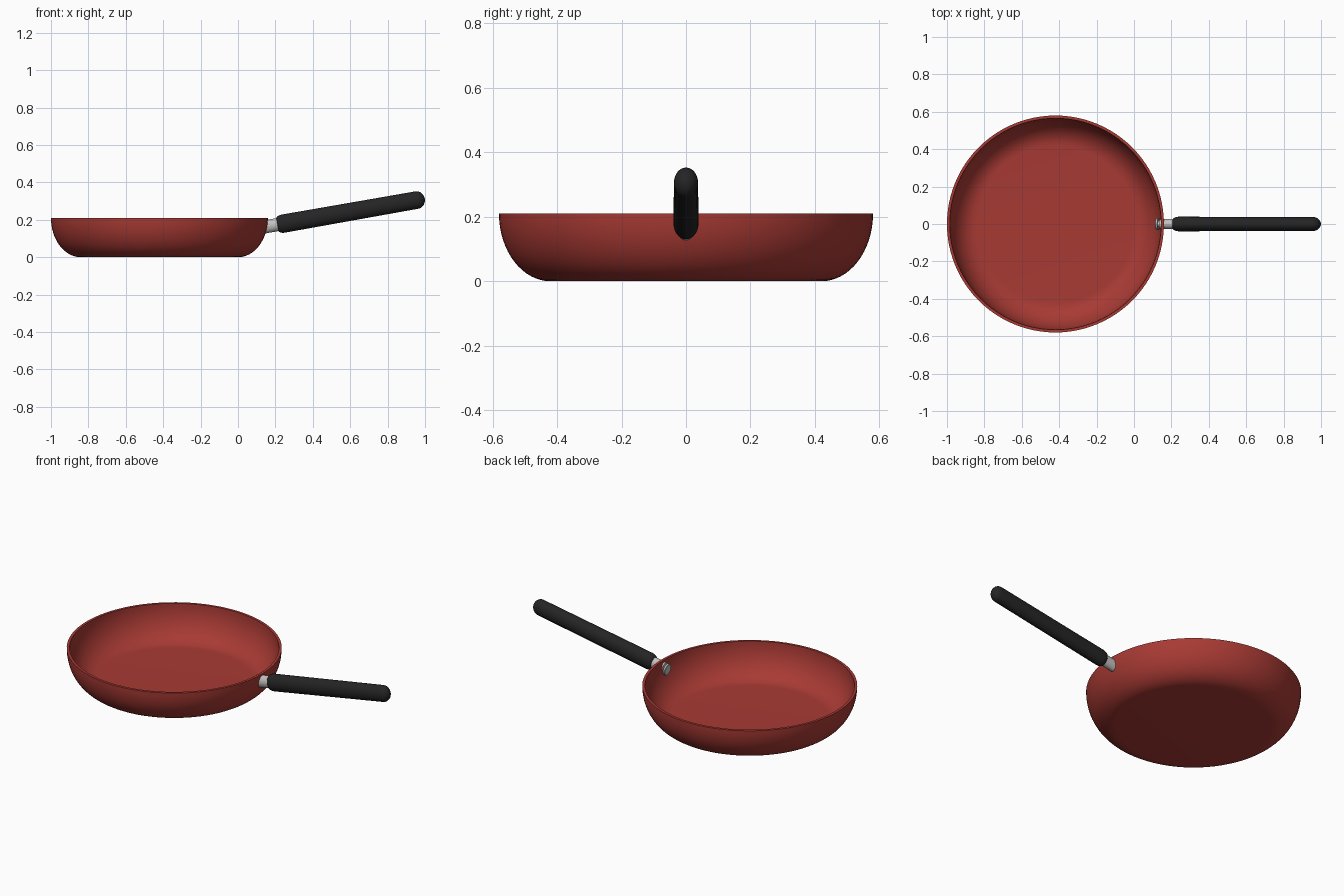
import bpy, bmesh
from math import sin, cos, pi, radians
from mathutils import Matrix

cube = bpy.data.objects.get("Cube")
if cube:
    bpy.data.objects.remove(cube, do_unlink=True)


def material(name, colour, roughness):
    mat = bpy.data.materials.new(name)
    mat.use_nodes = True
    mat.diffuse_color = (*colour, 1)
    shader = mat.node_tree.nodes["Principled BSDF"]
    shader.inputs["Base Color"].default_value = (*colour, 1)
    shader.inputs["Roughness"].default_value = roughness
    return mat


red = material("red_enamel", (0.39, 0.042, 0.034), 0.5)
black = material("black_grip", (0.018, 0.018, 0.018), 0.6)
steel = material("steel", (0.55, 0.53, 0.52), 0.4)


def arc(cr, cz, a, b, start, end, steps=8):
    """Elliptical arc of (radius, height) points, angles in degrees."""
    angles = [radians(start + (end - start) * i / steps) for i in range(steps + 1)]
    return [(cr + a * cos(t), cz + b * sin(t)) for t in angles]


def lathe(name, profile, mat, segments, matrix):
    """Spin a (radius, height) profile round z, then place it."""
    bm = bmesh.new()
    verts = [bm.verts.new((r, 0, z)) for r, z in profile]
    edges = [bm.edges.new(pair) for pair in zip(verts, verts[1:])]
    bmesh.ops.spin(bm, geom=verts + edges, cent=(0, 0, 0), axis=(0, 0, 1),
                   angle=2 * pi, steps=segments)
    bmesh.ops.remove_doubles(bm, verts=bm.verts, dist=0.0001)
    bm.transform(matrix)
    bmesh.ops.recalc_face_normals(bm, faces=bm.faces)
    mesh = bpy.data.meshes.new(name)
    bm.to_mesh(mesh)
    bm.free()
    mesh.materials.append(mat)
    obj = bpy.data.objects.new(name, mesh)
    bpy.context.collection.objects.link(obj)
    bpy.ops.object.select_all(action='DESELECT')
    obj.select_set(True)
    bpy.context.view_layer.objects.active = obj
    bpy.ops.object.shade_smooth_by_angle(angle=radians(35))
    return obj


# Pan: flat base, curved wall, thin flat rim, matching inside
height, wall, base = 0.21, 0.015, 0.42
outer = arc(base, height, 0.16, height, -90, 0, 16)
inner = arc(base, height, 0.16 - wall, height - wall, 0, -90, 16)
lathe("pan_body", [(0, 0)] + outer + inner + [(0, wall)], red, 96,
      Matrix.Translation((-0.42, 0, 0)))

# Handle axis: leans up 10 degrees toward +x, oval in section
axis = (Matrix.Translation((0.25, 0, 0.181))
        @ Matrix.Rotation(radians(80), 4, 'Y'))


def oval(high, wide):
    return axis @ Matrix.Diagonal((high, wide, 1, 1))


# Grip: tight rounding near the pan, full rounding at the far end
grip = ([(0, -0.04)] + arc(0.68, -0.008, 0.32, 0.032, -90, 0)
        + arc(0, 0.717, 0.96, 0.043, 0, 90, 12))
lathe("handle_grip", grip, black, 40, oval(0.049, 0.039))

# Steel neck through the wall, with a flat fixing disc inside the pan
neck = [(0, -0.125), (0.55, -0.125), (0.55, -0.112), (1, -0.112), (1, 0), (0, 0)]
lathe("handle_neck", neck, steel, 32, oval(0.035, 0.028))
disc = [(0, -0.134), (0.9, -0.134), (1, -0.131), (1, -0.122), (0, -0.122)]
lathe("fixing_disc", disc, steel, 32, oval(0.034, 0.031))
